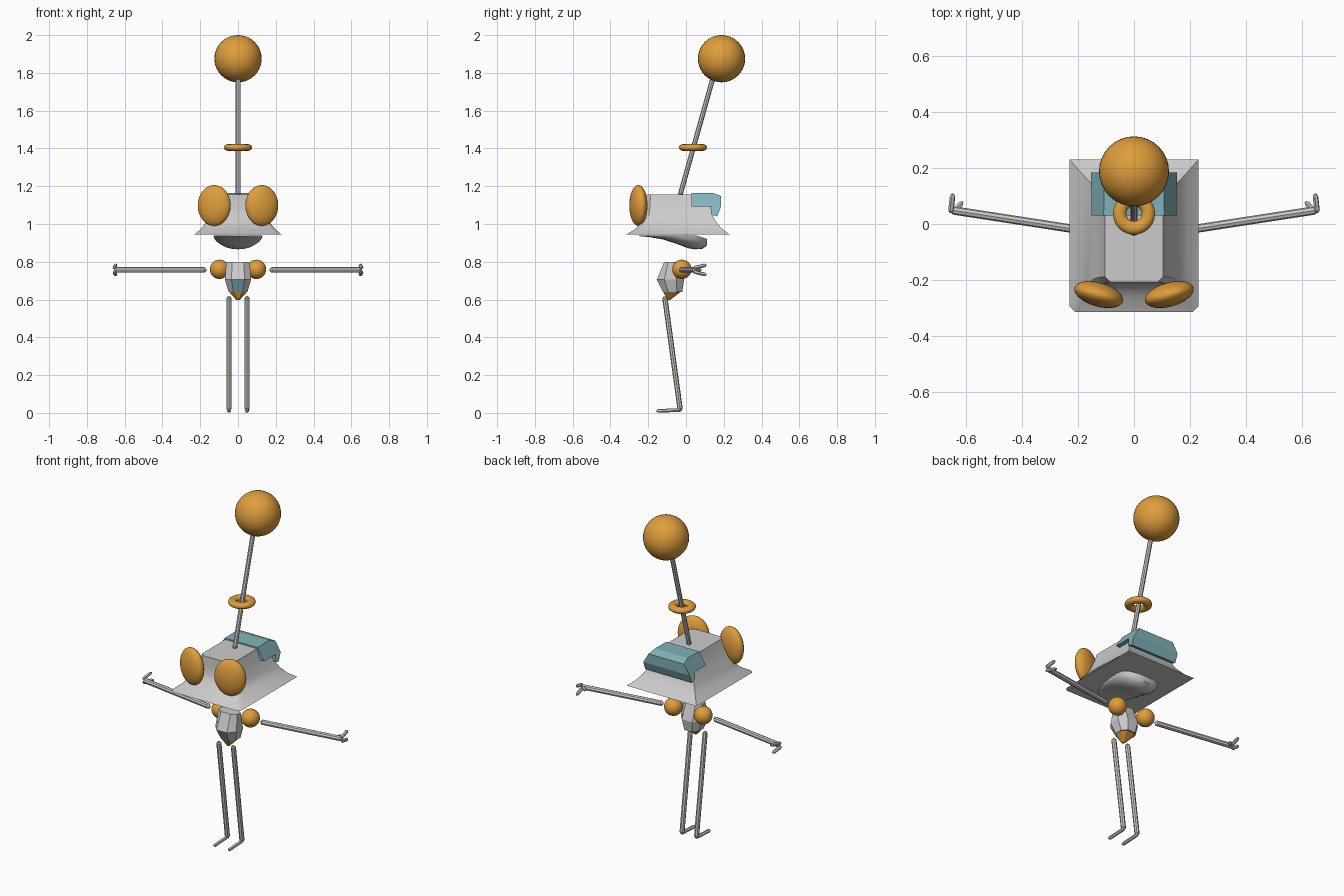
import bpy, math
from mathutils import Vector

if "Cube" in bpy.data.objects:
    bpy.data.objects.remove(bpy.data.objects["Cube"])


def material(name, color):
    m = bpy.data.materials.new(name)
    m.diffuse_color = (*color, 1)
    m.use_nodes = True
    m.node_tree.nodes["Principled BSDF"].inputs["Base Color"].default_value = m.diffuse_color
    return m


ORANGE = material("orange", (0.74, 0.34, 0.045))
TEAL = material("teal", (0.22, 0.45, 0.49))


def smooth(o, angle=30):
    bpy.ops.object.select_all(action='DESELECT')
    o.select_set(True)
    bpy.context.view_layer.objects.active = o
    bpy.ops.object.shade_smooth_by_angle(angle=math.radians(angle))


def loft(name, rings, mat=None, closed=False, soft=0):
    """Skin a row of equal point loops; cap both ends unless it closes on itself."""
    n, k = len(rings[0]), len(rings)
    verts = [p for r in rings for p in r]
    faces = [(i * n + j, i * n + (j + 1) % n, (i + 1) % k * n + (j + 1) % n, (i + 1) % k * n + j)
             for i in range(k if closed else k - 1) for j in range(n)]
    if not closed:
        faces += [tuple(range(n))[::-1], tuple(range((k - 1) * n, k * n))]
    me = bpy.data.meshes.new(name)
    me.from_pydata(verts, [], faces)
    o = bpy.data.objects.new(name, me)
    bpy.context.collection.objects.link(o)
    bpy.context.view_layer.objects.active = o
    o.select_set(True)
    bpy.ops.object.mode_set(mode='EDIT')
    bpy.ops.mesh.select_all(action='SELECT')
    bpy.ops.mesh.normals_make_consistent(inside=False)
    bpy.ops.object.mode_set(mode='OBJECT')
    if mat:
        me.materials.append(mat)
    if soft:
        smooth(o, soft)
    o.select_set(False)
    return o


def ellipsoid(name, loc, radii, turn=0):
    bpy.ops.mesh.primitive_uv_sphere_add(segments=32, ring_count=20, radius=1, location=loc)
    o = bpy.context.object
    o.name, o.scale, o.rotation_euler = name, radii, (0, 0, turn)
    o.data.materials.append(ORANGE)
    smooth(o)
    return o


def rod(name, a, b, r, tip=0.01, sides=8):
    """Thin faceted rod with tapered ends."""
    a, b = Vector(a), Vector(b)
    d = (b - a).normalized()
    u = d.orthogonal().normalized()
    v = d.cross(u)
    rings = []
    for c, q in ((a, r * .4), (a + d * tip, r), (b - d * tip, r), (b, r * .4)):
        rings.append([c + q * (u * math.cos(t) + v * math.sin(t))
                      for t in (2 * math.pi * i / sides for i in range(sides))])
    return loft(name, rings)


# Head: flared shell with clipped front corners
def head_ring(hx, y0, y1, z, c):
    return [(-hx, y1, z), (-hx, y0 + c, z), (c - hx, y0, z),
            (hx - c, y0, z), (hx, y0 + c, z), (hx, y1, z)]


shell = [(.104, -.208, .125, 1.155), (.122, -.210, .130, 1.10), (.145, -.216, .138, 1.05),
         (.168, -.233, .160, 1.01), (.195, -.266, .190, .975), (.23, -.315, .23, .945)]
loft("head_shell", [head_ring(*s, .02) for s in shell], soft=35)

# Lower jaw: shallow bowl, deepest at the back
jaw = [(-.25, .05, .004), (-.19, .09, .01), (-.12, .115, .022), (-.05, .128, .045),
       (.01, .13, .068), (.05, .122, .074), (.085, .10, .062), (.11, .055, .035)]
loft("lower_jaw", [[(w * math.cos(t), y, .94 - max(0, y - .06) * .4 - d * math.sin(t))
                    for t in (math.pi * i / 12 for i in range(13))]
                   for y, w, d in jaw], soft=50)

# Hood over the back of the head: L-shaped side profile, widening downward
hood = [(.03, 1.163), (.14, 1.165), (.185, 1.148), (.184, 1.09), (.165, 1.04),
        (.132, 1.05), (.136, 1.093), (.03, 1.093)]
half = lambda z: .107 + min(.046, (1.165 - z) * .62)
loft("back_hood", [[(s * half(z), y, z) for y, z in hood] for s in (-1, 1)], TEAL)

# Antenna, ring and ball
rod("antenna", (0, -.032, 1.15), (0, .15, 1.80), .013)
ring = []
for i in range(32):
    a = 2 * math.pi * i / 32
    ring.append([((.051 + .024 * math.cos(t)) * math.cos(a),
                  .037 + (.051 + .024 * math.cos(t)) * math.sin(a),
                  1.405 + .018 * math.sin(t)) for t in (2 * math.pi * j / 12 for j in range(12))])
loft("antenna_ring", ring, ORANGE, closed=True, soft=40)
ellipsoid("antenna_ball", (0, .188, 1.875), (.125,) * 3)


# Torso: tilted eight-sided block with a teal front panel and a pointed base
def torso_ring(hx, y0, y1, z, k=.5):
    c = (y1 - y0) * .28
    return [(-hx * k, y0, z), (hx * k, y0, z), (hx, y0 + c, z), (hx, y1 - c, z),
            (hx * k, y1, z), (-hx * k, y1, z), (-hx, y1 - c, z), (-hx, y0 + c, z)]


torso = loft("torso", [torso_ring(.062, -.115, -.045, .80), torso_ring(.069, -.155, -.01, .705),
                       torso_ring(.05, -.122, -.02, .64)], soft=15)
torso.data.materials.append(None)
torso.data.materials.append(TEAL)
torso.data.polygons[8].material_index = 1
loft("torso_point", [torso_ring(.047, -.12, -.03, .64), torso_ring(.008, -.098, -.084, .597)], ORANGE)

# Paired parts
for s, side in ((-1, "left"), (1, "right")):
    ellipsoid(side + "_eye", (s * .126, -.252, 1.098), (.09, .043, .108), s * math.radians(16))
    ellipsoid(side + "_shoulder", (s * .098, -.022, .76), (.051,) * 3)
    rod(side + "_arm", (s * .168, -.025, .757), (s * .655, .05, .757), .015)
    for i, dz in enumerate((-.026, .026)):
        rod(f"{side}_finger_{i + 1}", (s * .655, .04, .757 + dz * .4),
            (s * .647, .108, .757 + dz), .010, sides=6)
    rod(side + "_thumb", (s * .645, .043, .757), (s * .612, .08, .757), .010, sides=6)
    rod(side + "_leg", (s * .048, -.113, .617), (s * .048, -.03, .012), .014)
    rod(side + "_foot", (s * .048, -.022, .016), (s * .048, -.157, .010), .010, sides=6)
